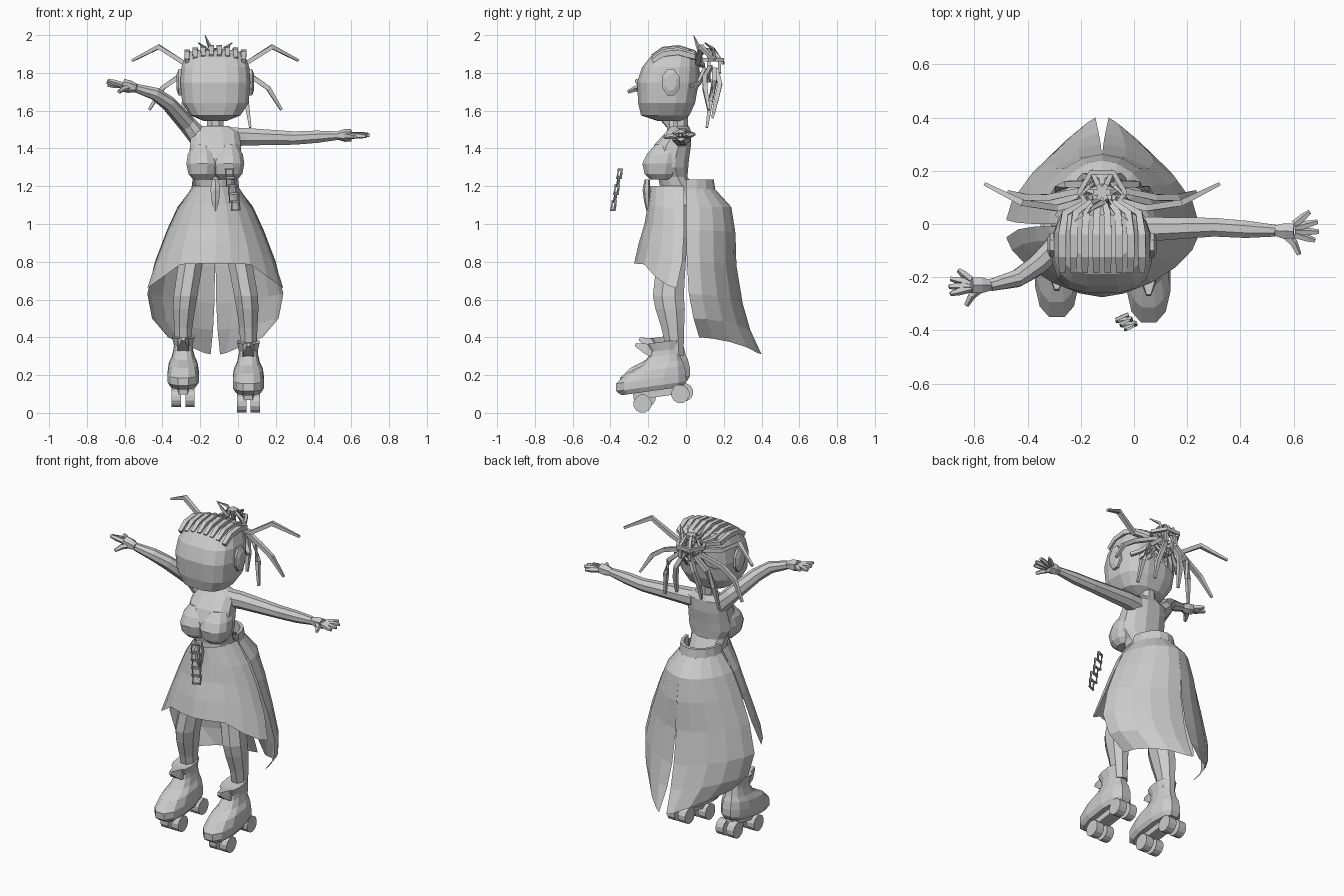
import bpy, bmesh, math
from mathutils import Vector, Matrix

if "Cube" in bpy.data.objects:
    bpy.data.objects.remove(bpy.data.objects["Cube"])

CX = -0.12          # body centre line
SIDES = ((1, "left"), (-1, "right"))

grey = bpy.data.materials.new("plain grey")
grey.use_nodes = True
grey.diffuse_color = (0.6, 0.6, 0.6, 1)
grey.node_tree.nodes["Principled BSDF"].inputs["Base Color"].default_value = (0.6, 0.6, 0.6, 1)


def loft(name, rings, closed=True, caps=True):
    bm = bmesh.new()
    rows = [[bm.verts.new(p) for p in r] for r in rings]
    n = len(rows[0])
    for a, b in zip(rows, rows[1:]):
        for i in range(n if closed else n - 1):
            j = (i + 1) % n
            bm.faces.new((a[i], a[j], b[j], b[i]))
    if caps:
        bm.faces.new(rows[0])
        bm.faces.new(rows[-1])
    bmesh.ops.recalc_face_normals(bm, faces=bm.faces)
    me = bpy.data.meshes.new(name)
    bm.to_mesh(me)
    bm.free()
    me.materials.append(grey)
    ob = bpy.data.objects.new(name, me)
    bpy.context.collection.objects.link(ob)
    return ob


def spow(v, p):
    return math.copysign(abs(v) ** p, v)


def ring(x, z, half, front, back, n=12, p=1.0):
    """Horizontal ring between a front and a back depth; p below 1 is boxier."""
    cy, ry = (front + back) / 2, (back - front) / 2
    angles = [math.tau * (i + 0.5) / n for i in range(n)]
    return [Vector((x + half * spow(math.cos(a), p), cy + ry * spow(math.sin(a), p), z)) for a in angles]


def tube(name, pts, radii, n=6, loop=False):
    pts = [Vector(p) for p in pts]
    if not isinstance(radii, (list, tuple)):
        radii = [radii] * len(pts)
    rings = []
    for i, p in enumerate(pts):
        if loop:
            d = pts[(i + 1) % len(pts)] - pts[i - 1]
        else:
            d = pts[min(i + 1, len(pts) - 1)] - pts[max(i - 1, 0)]
        d.normalize()
        ref = Vector((0, 0, 1)) if abs(d.z) < 0.85 else Vector((0, 1, 0))
        u = d.cross(ref).normalized()
        v = d.cross(u)
        rings.append([p + radii[i] * (u * math.cos(a) + v * math.sin(a))
                      for a in (math.tau * (k + 0.5) / n for k in range(n))])
    if loop:
        rings.append(rings[0])
    return loft(name, rings, caps=not loop)


# Head: boxy rounded loft (z, half width, front, back)
head = [(1.545, .06, -.15, -.02), (1.575, .135, -.24, .02), (1.64, .178, -.255, .05),
        (1.75, .188, -.262, .07), (1.83, .182, -.235, .07), (1.885, .162, -.19, .06),
        (1.92, .12, -.125, .035)]
loft("head", [ring(CX, z, h, f, b, 16, .7) for z, h, f, b in head])
loft("neck", [ring(CX, z, .048, -.07, .015, 8) for z in (1.46, 1.57)])

# Ears: flat octagonal discs
for s, side in SIDES:
    loft(side + "_ear", [[Vector((CX + s * x, -.08 + r * .05 * math.cos(a), 1.75 + r * .075 * math.sin(a)))
                          for a in (math.tau * (i + .5) / 8 for i in range(8))]
                         for x, r in ((.16, 1), (.195, 1), (.205, .6))])

# Braided rows running over the scalp to the bun
for i in range(8):
    k = (i - 3.5) / 3.5
    drop = .025 * k * k
    tube("scalp_braid", [(CX + .15 * k, -.178, 1.888 - drop), (CX + .15 * k, -.12, 1.925 - drop),
                         (CX + .15 * k, -.04, 1.934 - drop), (CX + .14 * k, .04, 1.91 - drop),
                         (CX + .06 * k, .085, 1.87)], [.016, .02, .02, .018, .012], 4)
    tube("nape_braid", [(CX + .17 * k, .03, 1.68 + .05 * abs(k)), (CX + .13 * k, .07, 1.75),
                        (CX + .06 * k, .1, 1.82)], .014, 4)

# Bun: an open basket of looped braids
bun = Vector((CX, .12, 1.84))
for i in range(3):
    turn = Matrix.Rotation(math.pi * i / 3, 3, "Z")
    tube("bun_loop", [bun + turn @ Vector((.072 * math.cos(a), 0, .09 * math.sin(a)))
                      for a in (math.tau * (j + .5) / 8 for j in range(8))], .013, 4, True)
tube("bun_band", [bun + Vector((.085 * math.cos(a), .085 * math.sin(a), .03))
                  for a in (math.tau * j / 6 for j in range(6))], .014, 4, True)
tube("bun_spike", [(CX, .08, 1.9), (CX - .035, .06, 1.95), (CX - .055, .04, 2.0)], [.014, .01, .002], 4)
for s, side in SIDES:
    tube(side + "_bun_tip", [(CX + s * .03, .15, 1.88), (CX + s * .05, .14, 1.93), (CX + s * .09, .1, 1.96)],
         [.012, .01, .003], 4)
    tube(side + "_back_tip", [(CX + s * .02, .15, 1.88), (CX + s * .04, .2, 1.85)], .01, 4)

# Loose braids
loose = {"upper": [(.06, .09, 1.84), (.17, .06, 1.855), (.3, .08, 1.938), (.44, .15, 1.865)],
         "side": [(.06, .13, 1.83), (.2, .1, 1.775), (.28, .1, 1.72), (.35, .12, 1.605)],
         "hanging": [(.05, .15, 1.82), (.13, .15, 1.75), (.165, .13, 1.65), (.185, .11, 1.51)],
         "inner": [(.02, .16, 1.82), (.06, .18, 1.74), (.08, .16, 1.66), (.085, .14, 1.56)]}
for s, side in SIDES:
    for where, path in loose.items():
        tube(f"{side}_{where}_braid", [(CX + s * x, y, z) for x, y, z in path], [.016, .017, .017, .009], 4)

# Torso and bust
torso = [(1.1, .12, -.15, .09), (1.2, .108, -.14, .04), (1.25, .115, -.15, .01), (1.3, .142, -.2, .015),
         (1.35, .143, -.2, .02), (1.42, .138, -.17, .03), (1.49, .13, -.105, .03), (1.52, .07, -.08, .015)]
loft("torso", [ring(CX, z, h, f, b, 12, .85) for z, h, f, b in torso])
bust = [(1.235, .05, -.19, -.07), (1.265, .077, -.222, -.05), (1.32, .088, -.234, -.03), (1.37, .08, -.21, -.03),
        (1.42, .05, -.165, -.03)]
for s, side in SIDES:
    loft(side + "_bust", [ring(CX + s * .068, z, h, f, b, 12, .9) for z, h, f, b in bust])


# Arms with hands
def arm(side, path, radii, palm, tips, thumb):
    tube(side + "_arm", path, radii, 8)
    wrist, palm = Vector(path[-1]), Vector(palm)
    tube(side + "_palm", [wrist, (wrist + palm) / 2, palm], [.023, .034, .033], 6)
    for tip in tips:
        tip = Vector(tip)
        base = palm.lerp(tip, .05) + Vector((0, (tip.y - palm.y) * .3, 0))
        tube(side + "_finger", [base, base.lerp(tip, .6), tip], [.016, .015, .009], 5)
    tube(side + "_thumb", [wrist.lerp(palm, .3), wrist.lerp(palm, .7).lerp(Vector(thumb), .5), thumb],
         [.017, .016, .01], 5)


arm("left", [(-.04, -.03, 1.46), (.04, -.02, 1.462), (.3, -.012, 1.455), (.42, -.02, 1.462), (.53, -.025, 1.468)],
    [.055, .05, .038, .035, .024], (.6, -.028, 1.47),
    [(.66, .045, 1.475), (.69, .008, 1.475), (.695, -.03, 1.47), (.68, -.062, 1.465)], (.62, -.115, 1.46))
arm("right", [(-.2, -.04, 1.45), (-.27, -.06, 1.53), (-.37, -.16, 1.64), (-.44, -.205, 1.69), (-.54, -.23, 1.72)],
    [.055, .047, .04, .035, .024], (-.61, -.23, 1.735),
    [(-.66, -.172, 1.74), (-.69, -.205, 1.735), (-.695, -.235, 1.75), (-.69, -.262, 1.76)], (-.63, -.305, 1.7))


# Skirt panels: rows of (half width, depth, start y, side z, centre z)
def panel(name, s, way, rows, slit, rise):
    rings = []
    for k, (h, d, y, zs, zc) in enumerate(rows):
        t = k / (len(rows) - 1)
        row = []
        for i in range(6):
            a = math.pi / 2 * i / 5
            c, q = math.cos(a) ** (1 + .25 * t), math.sin(a) ** (1 + .3 * t)
            x = max(h * c, slit * t ** 4)
            row.append(Vector((CX + s * x, y + way * d * q, zs + (zc - zs) * min(1, rise * (1 - c)))))
        rings.append(row)
    loft(name, rings, closed=False, caps=False)


back = [(.115, .14, 0, 1.2, 1.2), (.2, .24, 0, 1.09, 1.09), (.255, .262, 0, .97, .95), (.32, .262, .005, .8, .78),
        (.36, .285, .015, .63, .58), (.335, .3, .04, .5, .44), (.25, .33, .07, .4, .31)]
front = [(.12, .18, -.01, 1.2, 1.2), (.2, .192, -.01, 1.08, 1.1), (.255, .21, -.01, .96, 1),
         (.315, .23, -.02, .8, .9), (.36, .225, -.05, .66, .79)]
for s, side in SIDES:
    panel(side + "_back_skirt", s, 1, back, .025, 1.2)
    panel(side + "_front_skirt", s, -1, front, 0, 2)

# Waistband, wrapping the back
loft("waistband", [[Vector((CX + r * .115 * math.cos(a), r * .14 * math.sin(a), z))
                    for a in (math.pi * i / 8 for i in range(9))]
                   for z, r in ((1.17, 1.12), (1.235, 1.05), (1.235, .9), (1.17, .9))], closed=False, caps=False)

# Pointed belt tongue and dangling chain
loft("belt_tongue", [ring(CX, z, h, -.2 - h, -.2 + h * .4, 6) for z, h in
                     ((1.235, .02), (1.18, .03), (1.12, .022), (1.05, .004))])
for i in range(5):
    z, x, y = 1.265 - i * .042, -.045 + i * .008, -.352 - i * .008
    d = Vector((.024, .003, 0)) if i % 2 else Vector((.02, .009, 0))
    up = Vector((0, .004, .024))
    c = Vector((x, y, z))
    tube("chain_link", [c + d + up, c - d + up, c - d - up, c + d - up], .008, 4, True)

# Legs, boots and wheels
for s, side in SIDES:
    x0 = .055 if s > 0 else -.29
    dy, dz = (0, 0) if s > 0 else (.02, .03)
    legs = [(1.1, CX + s * .08, .09, -.14, .03), (.8, CX + s * .13, .07, -.162, .005),
            (.62, x0 - s * .012, .068, -.182, -.005), (.55, x0 - s * .005, .063, -.168, 0),
            (.45, x0, .052, -.135, -.005), (.3, x0, .042, -.1, -.01)]
    loft(side + "_leg", [ring(x, z, h, f, b, 8) for z, x, h, f, b in legs])

    # Boot tilts toe down
    place = Matrix.Translation((x0, dy, dz)) @ Matrix.Rotation(math.radians(8), 4, "X")
    boot = [(.14, .07, -.33, .01), (.165, .085, -.355, .03), (.205, .085, -.35, .035), (.25, .078, -.285, .03),
            (.28, .062, -.2, .02), (.32, .052, -.155, .015), (.36, .05, -.14, .01)]
    cuff = [(.34, .05, -.14, .01), (.39, .062, -.16, .025), (.385, .045, -.12, .0)]
    for part, rows in (("boot", boot), ("boot_cuff", cuff)):
        ob = loft(f"{side}_{part}", [ring(0, z, h, f, b, 12, .8) for z, h, f, b in rows])
        ob.data.transform(place)
    tongue = tube(side + "_boot_tongue", [(0, -.1, .33), (0, -.16, .365), (0, -.215, .395)], [.045, .04, .012], 4)
    tongue.data.transform(place)
    sole = loft(side + "_sole_plate", [ring(0, z, .04, -.27, .0, 8, .6) for z in (.105, .15)])
    sole.data.transform(place)
    for y, z in ((-.23, .049), (-.03, .1)):
        for w in (-1, 1):
            c = Vector((x0 + w * .036, y + dy, z + (dz if y < -.1 else dz * .3)))
            e = Vector((.025, 0, 0))
            tube(side + "_wheel", [c - e, c + e], .049, 12)
